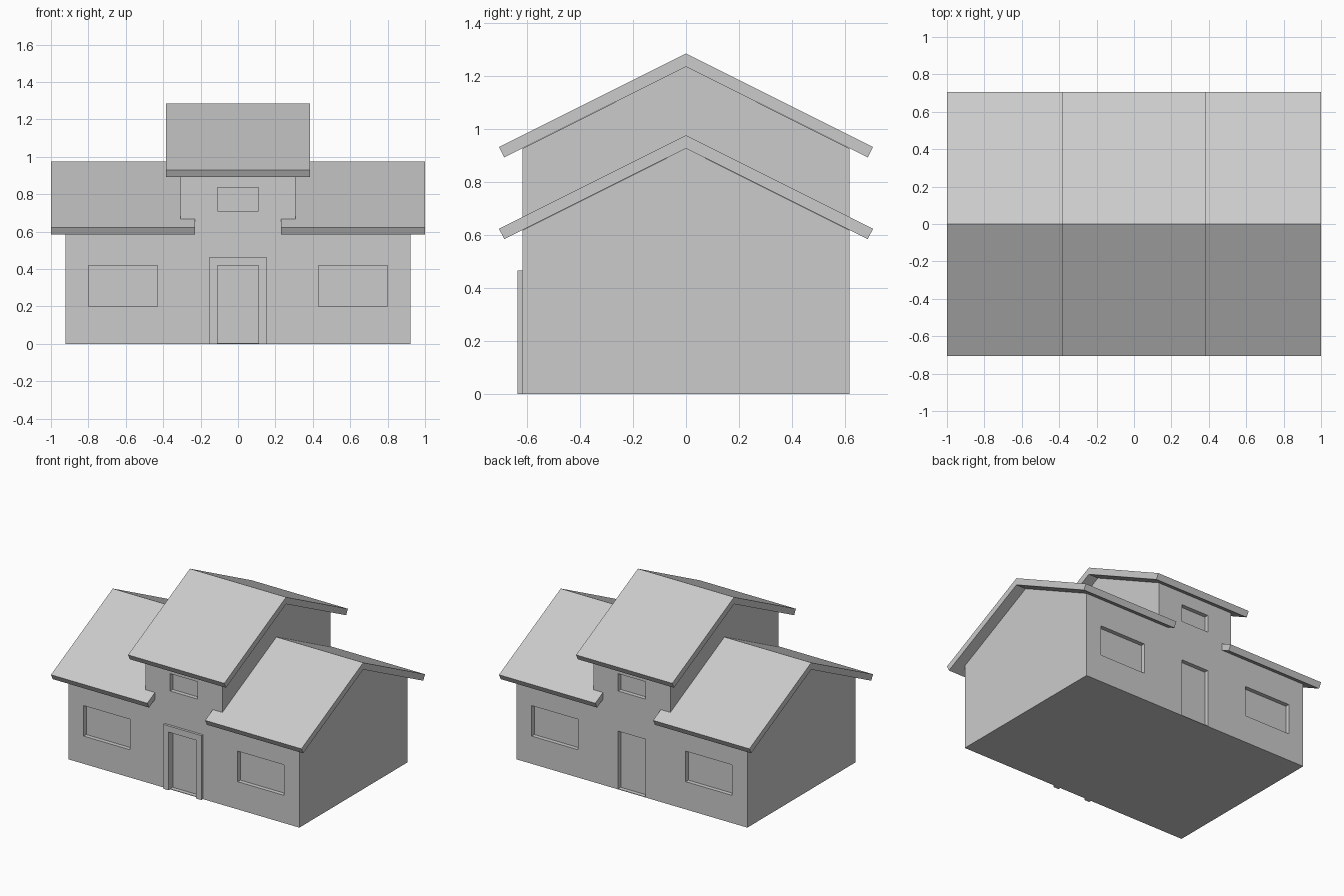
import bpy, bmesh
from mathutils import Vector

if "Cube" in bpy.data.objects:
    bpy.data.objects.remove(bpy.data.objects["Cube"])

WALL_X, WALL_Y, TOWER_X = 0.922, 0.617, 0.307
FLOOR, DEPTH = 0.004, 0.03
LOW_RIDGE, HIGH_RIDGE = 0.976, 1.284


def extrude(name, pts, axis, a, b):
    """Extrude a flat profile along x (points are y,z) or y (points are x,z)."""
    bm = bmesh.new()
    place = (lambda p, d: (d, p[0], p[1])) if axis == 'x' else (lambda p, d: (p[0], d, p[1]))
    face = bm.faces.new([bm.verts.new(place(p, a)) for p in pts])
    out = bmesh.ops.extrude_face_region(bm, geom=[face])
    move = Vector(place((0, 0), b - a))
    bmesh.ops.translate(bm, vec=move, verts=[v for v in out['geom'] if isinstance(v, bmesh.types.BMVert)])
    bmesh.ops.recalc_face_normals(bm, faces=bm.faces)
    mesh = bpy.data.meshes.new(name)
    bm.to_mesh(mesh)
    bm.free()
    obj = bpy.data.objects.new(name, mesh)
    bpy.context.collection.objects.link(obj)
    return obj


def box(name, x0, x1, y0, y1, z0, z1):
    return extrude(name, [(x0, z0), (x1, z0), (x1, z1), (x0, z1)], 'y', y0, y1)


def cut(target, cutter):
    cutter.hide_render = True
    mod = target.modifiers.new('cut', 'BOOLEAN')
    mod.operation, mod.solver, mod.object = 'DIFFERENCE', 'EXACT', cutter
    bpy.context.view_layer.objects.active = target
    bpy.ops.object.modifier_apply(modifier=mod.name)
    bpy.data.objects.remove(cutter)


def roof(name, ridge, x0, x1):
    # bent slab with square-cut eaves
    half = [(0.705, ridge - 0.353), (0.685, ridge - 0.392)]
    pts = [(0, ridge)] + half + [(0, ridge - 0.05)] + [(-y, z) for y, z in reversed(half)]
    return extrude(name, pts, 'x', x0, x1)


# Walls: tall gabled prism, lowered on both sides of the central tower
top = HIGH_RIDGE - 0.05
low = LOW_RIDGE - 0.05
walls = extrude('walls', [(-WALL_Y, FLOOR), (WALL_Y, FLOOR), (WALL_Y, top - WALL_Y / 2),
                          (0, top), (-WALL_Y, top - WALL_Y / 2)], 'x', -WALL_X, WALL_X)
for s in (-1, 1):
    profile = [(-1, low - 0.5), (0, low), (1, low - 0.5), (1, 2), (-1, 2)]
    cut(walls, extrude('wing_cutter', profile, 'x', s * TOWER_X, s * 1.2))

# Window and door recesses, the same on front and back
openings = [(-0.80, -0.43, 0.20, 0.42), (0.43, 0.80, 0.20, 0.42),
            (-0.11, 0.11, 0.71, 0.835), (-0.11, 0.11, -0.1, 0.42)]
for x0, x1, z0, z1 in openings:
    for s in (-1, 1):
        ys = sorted((s * (WALL_Y - DEPTH), s * 0.8))
        cut(walls, box('opening_cutter', x0, x1, ys[0], ys[1], z0, z1))

# Floor plate
box('floor', -WALL_X, WALL_X, -WALL_Y, WALL_Y, 0, FLOOR)

# Front door frame
extrude('door_frame', [(-0.152, 0), (-0.11, 0), (-0.11, 0.42), (0.11, 0.42), (0.11, 0),
                       (0.152, 0), (0.152, 0.465), (-0.152, 0.465)], 'y', -0.635, -WALL_Y)

# Roofs: wing roofs are notched around the tower
roof('tower_roof', HIGH_RIDGE, -0.384, 0.384)
for side, s in (('left', -1), ('right', 1)):
    wing = roof(side + '_wing_roof', LOW_RIDGE, s * 0.231, s * 1.0)
    cut(wing, box('tower_cutter', -TOWER_X, TOWER_X, -WALL_Y, WALL_Y, 0, 2))
